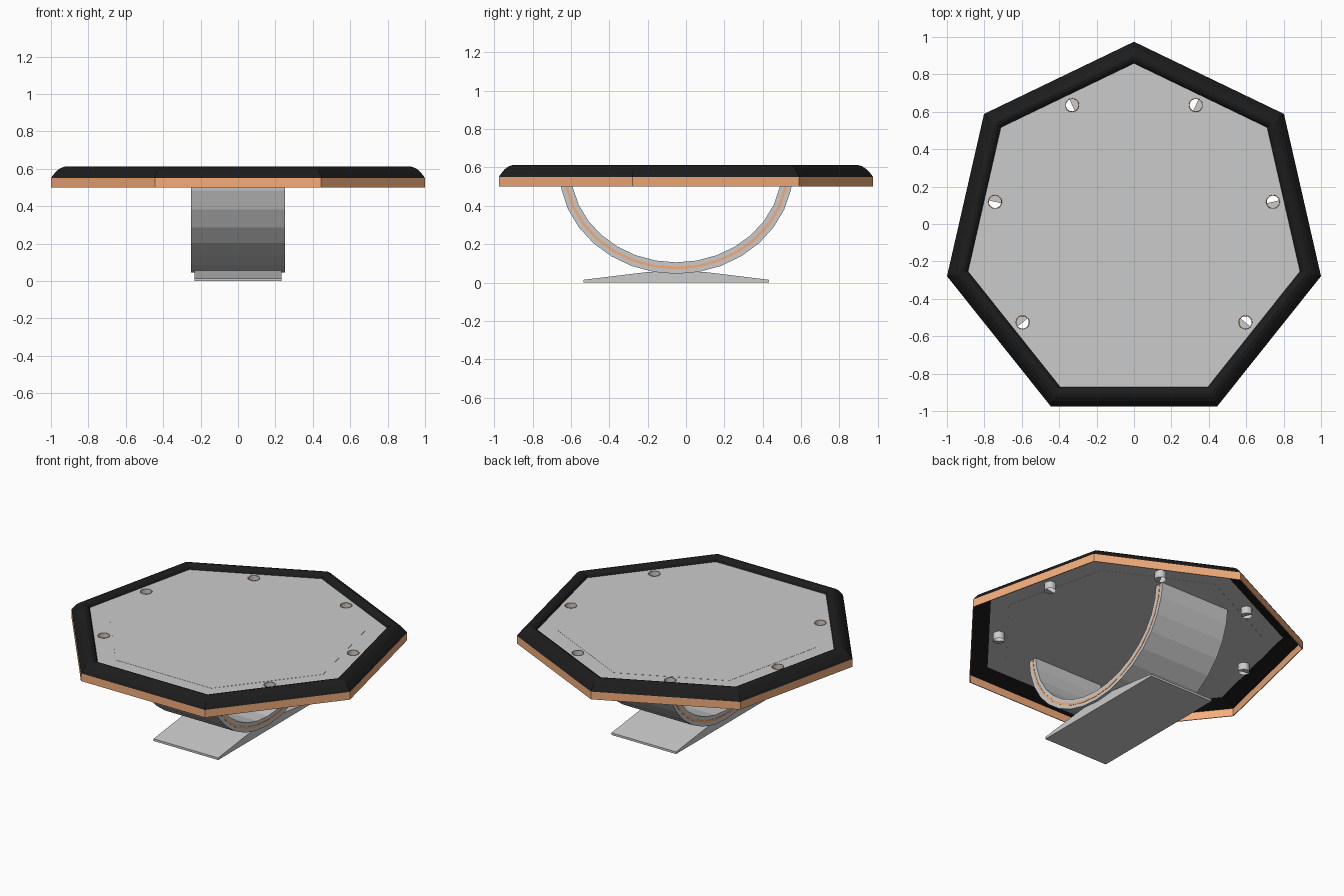
import bpy, math

if "Cube" in bpy.data.objects:
    bpy.data.objects.remove(bpy.data.objects["Cube"])

CY = -0.051          # centre of the seven-sided top
N = 7
COS = math.cos(math.pi / N)


def material(name, col):
    m = bpy.data.materials.new(name)
    m.diffuse_color = (*col, 1)
    m.use_nodes = True
    m.node_tree.nodes["Principled BSDF"].inputs["Base Color"].default_value = m.diffuse_color
    return m


BLACK = material("black_padding", (0.012, 0.012, 0.012))
ORANGE = material("orange_trim", (0.9, 0.42, 0.2))


def make(name, verts, faces, mat=None):
    me = bpy.data.meshes.new(name)
    me.from_pydata(verts, [], faces)
    me.update()
    ob = bpy.data.objects.new(name, me)
    bpy.context.collection.objects.link(ob)
    if mat:
        me.materials.append(mat)
    return ob


def hept(apothem, z):
    r = apothem / COS
    return [(r * math.sin(2 * math.pi * k / N), CY + r * math.cos(2 * math.pi * k / N), z) for k in range(N)]


def hept_sweep(name, profile, mat=None):
    """Sweep a closed (apothem, z) profile around the heptagon."""
    v = [p for a, z in profile for p in hept(a, z)]
    m = len(profile)
    f = [(i * N + k, i * N + (k + 1) % N, (i + 1) % m * N + (k + 1) % N, (i + 1) % m * N + k)
         for i in range(m) for k in range(N)]
    return make(name, v, f, mat)


def extrude_x(name, pts, half, mat=None):
    """Extrude a yz outline symmetrically along x."""
    n = len(pts)
    v = [(s * half, y, z) for s in (-1, 1) for y, z in pts]
    f = [(i, (i + 1) % n, n + (i + 1) % n, n + i) for i in range(n)]
    f += [tuple(range(n))[::-1], tuple(range(n, 2 * n))]
    return make(name, v, f, mat)


# padded rail and trim band around the edge
hept_sweep("padded_rail", [(0.924, 0.55), (0.915, 0.565), (0.895, 0.59), (0.875, 0.605), (0.855, 0.612),
                           (0.84, 0.608), (0.827, 0.598), (0.819, 0.58), (0.819, 0.572), (0.915, 0.55)], BLACK)
hept_sweep("edge_trim", [(0.924, 0.50), (0.924, 0.55), (0.919, 0.55), (0.919, 0.50)], ORANGE)

# playing surface with round openings for the cups
CUPS = [math.radians(90 - 360 / N * (k + 0.5)) for k in range(N) if k != 3]
CR, CD = 0.034, 0.762
surface = make("playing_surface", hept(0.825, 0.574) + hept(0.825, 0.582),
               [tuple(range(N)), tuple(range(2 * N - 1, N - 1, -1))] +
               [(k, N + k, N + (k + 1) % N, (k + 1) % N) for k in range(N)])
for a in CUPS:
    bpy.ops.mesh.primitive_cylinder_add(vertices=24, radius=CR, depth=0.1,
                                        location=(CD * math.cos(a), CY + CD * math.sin(a), 0.58))
    cutter = bpy.context.object
    cutter.name = "cup_cutter"
    mod = surface.modifiers.new("hole", 'BOOLEAN')
    mod.object = cutter
    mod.solver = 'EXACT'
    cutter.hide_render = True
    cutter.hide_viewport = True

# raised centre panel
make("centre_panel", hept(0.712, 0.573) + hept(0.712, 0.583),
     [tuple(range(N)), tuple(range(2 * N - 1, N - 1, -1))] +
     [(k, N + k, N + (k + 1) % N, (k + 1) % N) for k in range(N)])

# cups: tube wall with a half floor, and a thin orange rim
for i, a in enumerate(CUPS):
    cx, cy = CD * math.cos(a), CY + CD * math.sin(a)
    S = 24
    ang = [a + 2 * math.pi * j / S for j in range(S)]
    v = [(cx + CR * math.cos(t), cy + CR * math.sin(t), z) for z in (0.528, 0.583) for t in ang]
    f = [(j, (j + 1) % S, S + (j + 1) % S, S + j) for j in range(S)]
    f.append(tuple(range(S // 2, S)) + (0,))
    make(f"cup_{i + 1}", v, f)
    bpy.ops.mesh.primitive_torus_add(major_segments=24, minor_segments=6, major_radius=CR + 0.001,
                                     minor_radius=0.002, location=(cx, cy, 0.583))
    bpy.context.object.name = f"cup_rim_{i + 1}"
    bpy.context.object.data.materials.append(ORANGE)


# arched leg: a half ring of flat facets, with an orange strip inside
def arc(d, n=16):
    return [(CY - (0.61 - d) * math.cos(math.pi * i / n),
             0.59 - (0.545 - d) * math.sin(math.pi * i / n)) for i in range(n + 1)]


def half_ring(name, d0, d1, half, mat=None):
    o, n = arc(d0), arc(d1)
    m = len(o)
    v = [(s * half, y, z if 0 < j < m - 1 else 0.575) for s in (-1, 1) for r in (o, n) for j, (y, z) in enumerate(r)]
    f = []
    for j in range(m - 1):
        f += [(j, j + 1, m + j + 1, m + j), (2 * m + j, 3 * m + j, 3 * m + j + 1, 2 * m + j + 1),
              (j, 2 * m + j, 2 * m + j + 1, j + 1), (m + j, m + j + 1, 3 * m + j + 1, 3 * m + j)]
    f += [(0, m, 3 * m, 2 * m), (m - 1, 3 * m - 1, 4 * m - 1, 2 * m - 1)]
    return make(name, v, f, mat)


half_ring("arched_leg", 0, 0.06, 0.25)
half_ring("leg_strip", 0.023, 0.037, 0.252, ORANGE)

# foot plate with sloping ends
extrude_x("foot_plate", [(CY + y, z) for y, z in
                         [(-0.484, 0), (0.484, 0), (0.484, 0.014), (0.14, 0.056), (-0.14, 0.056), (-0.484, 0.014)]], 0.232)

# consistent outward normals
import bmesh
for ob in bpy.data.objects:
    if ob.type == 'MESH':
        bm = bmesh.new()
        bm.from_mesh(ob.data)
        bmesh.ops.recalc_face_normals(bm, faces=bm.faces)
        bm.to_mesh(ob.data)
        bm.free()
